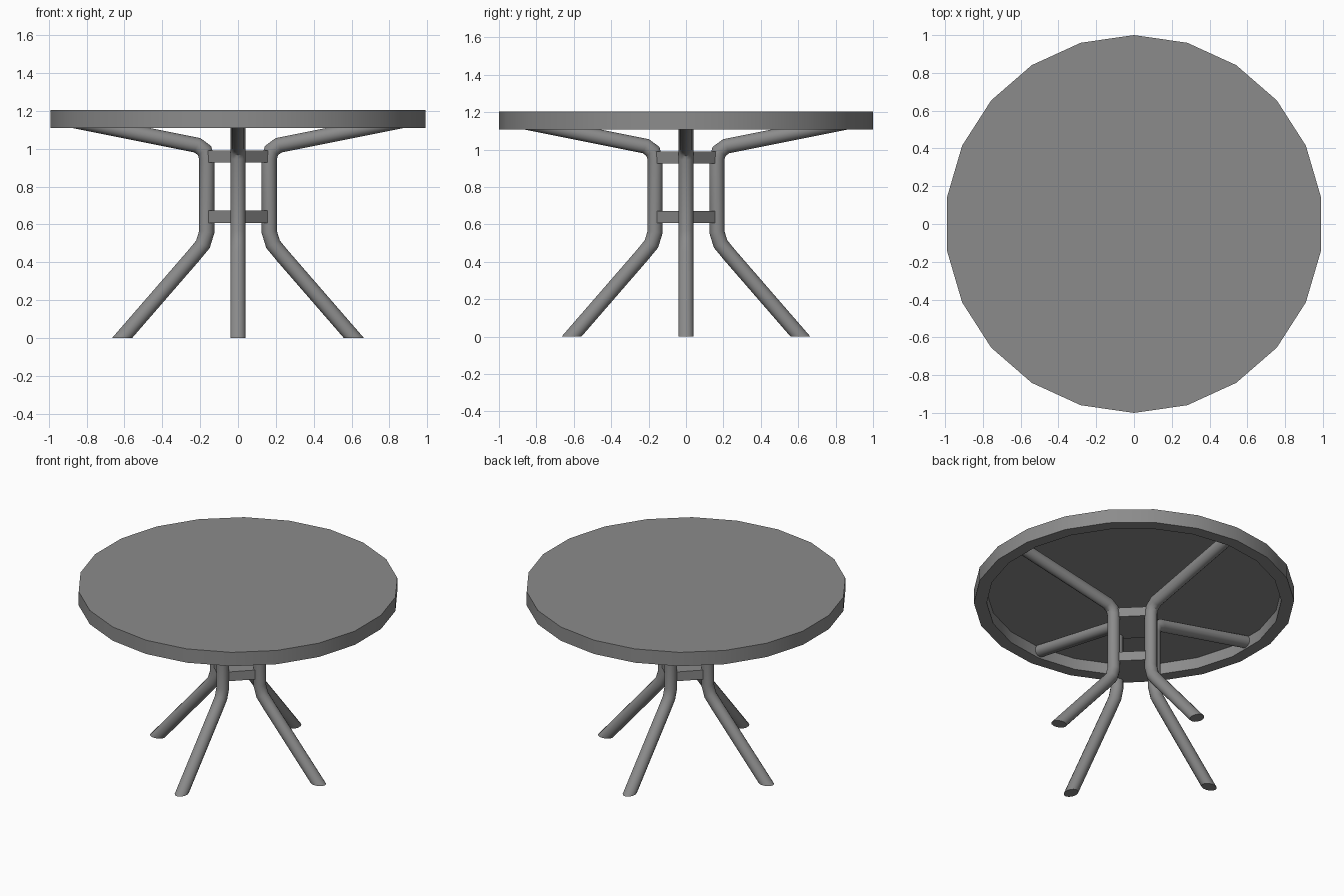
import bpy, bmesh, math
from mathutils import Vector, Matrix

cube = bpy.data.objects.get("Cube")
if cube:
    bpy.data.objects.remove(cube, do_unlink=True)

grey = bpy.data.materials.new("mid_grey")
grey.use_nodes = True
colour = (0.26, 0.26, 0.26, 1)
grey.diffuse_color = colour
grey.node_tree.nodes["Principled BSDF"].inputs["Base Color"].default_value = colour


def finish(name, bm):
    """Turn a bmesh into a grey object with smooth curves and sharp edges."""
    bmesh.ops.recalc_face_normals(bm, faces=bm.faces)
    mesh = bpy.data.meshes.new(name)
    bm.to_mesh(mesh)
    bm.free()
    mesh.materials.append(grey)
    obj = bpy.data.objects.new(name, mesh)
    bpy.context.collection.objects.link(obj)
    bpy.ops.object.select_all(action='DESELECT')
    obj.select_set(True)
    bpy.context.view_layer.objects.active = obj
    bpy.ops.object.shade_smooth_by_angle(angle=math.radians(35))
    return obj


def bridge(bm, rings):
    """Skin consecutive closed rings and cap both ends."""
    for a, b in zip(rings, rings[1:]):
        for i in range(len(a)):
            j = (i + 1) % len(a)
            bm.faces.new((a[i], a[j], b[j], b[i]))
    bm.faces.new(rings[0])
    bm.faces.new(rings[-1])


# Round top with a deep rim, hollow underneath
SIDES = 22
profile = [(0.92, 1.185), (0.92, 1.108), (1.0, 1.108), (1.0, 1.203)]
bm = bmesh.new()
angles = [math.pi / 2 + math.tau * i / SIDES for i in range(SIDES)]
bridge(bm, [[bm.verts.new((r * math.cos(a), r * math.sin(a), z)) for a in angles]
            for r, z in profile])
finish("table_top", bm)


# Bent tube legs, cut flat at the floor
def build_leg(name, turn, radius=0.04, sides=14):
    path = [Vector((x, 0, z)) for x, z in
            [(0.612, 0), (0.237, 0.432), (0.185, 0.495), (0.165, 0.56),
             (0.165, 0.95), (0.177, 0.99), (0.215, 1.018), (0.91, 1.157)]]
    bm = bmesh.new()
    rings = []
    for i, p in enumerate(path):
        before = (p - path[i - 1]).normalized() if i else None
        after = (path[i + 1] - p).normalized() if i + 1 < len(path) else before
        if before is None:
            across = Vector((1, 0, 0))
        else:
            t = (before + after).normalized()
            across = Vector((t.z, 0, -t.x))
        # Stretch each mitred ring so the tube keeps its width
        stretch = 1 / abs(across.dot(Vector((after.z, 0, -after.x))))
        rings.append([bm.verts.new(p + across * (radius * stretch * math.cos(a))
                                   + Vector((0, radius * math.sin(a), 0)))
                      for a in (math.tau * k / sides for k in range(sides))])
    bridge(bm, rings)
    bm.transform(Matrix.Rotation(turn, 4, 'Z'))
    finish(name, bm)


for i, side in enumerate(("left", "back", "right", "front")):
    build_leg(side + "_leg", i * math.pi / 2)

# Square plates joining the legs
for name, z in (("lower_brace", 0.64), ("upper_brace", 0.958)):
    bm = bmesh.new()
    bmesh.ops.create_cube(bm, size=1)
    bm.transform(Matrix.Translation((0, 0, z)) @ Matrix.Rotation(math.pi / 4, 4, 'Z')
                 @ Matrix.Diagonal((0.275, 0.275, 0.064, 1)))
    finish(name, bm)
